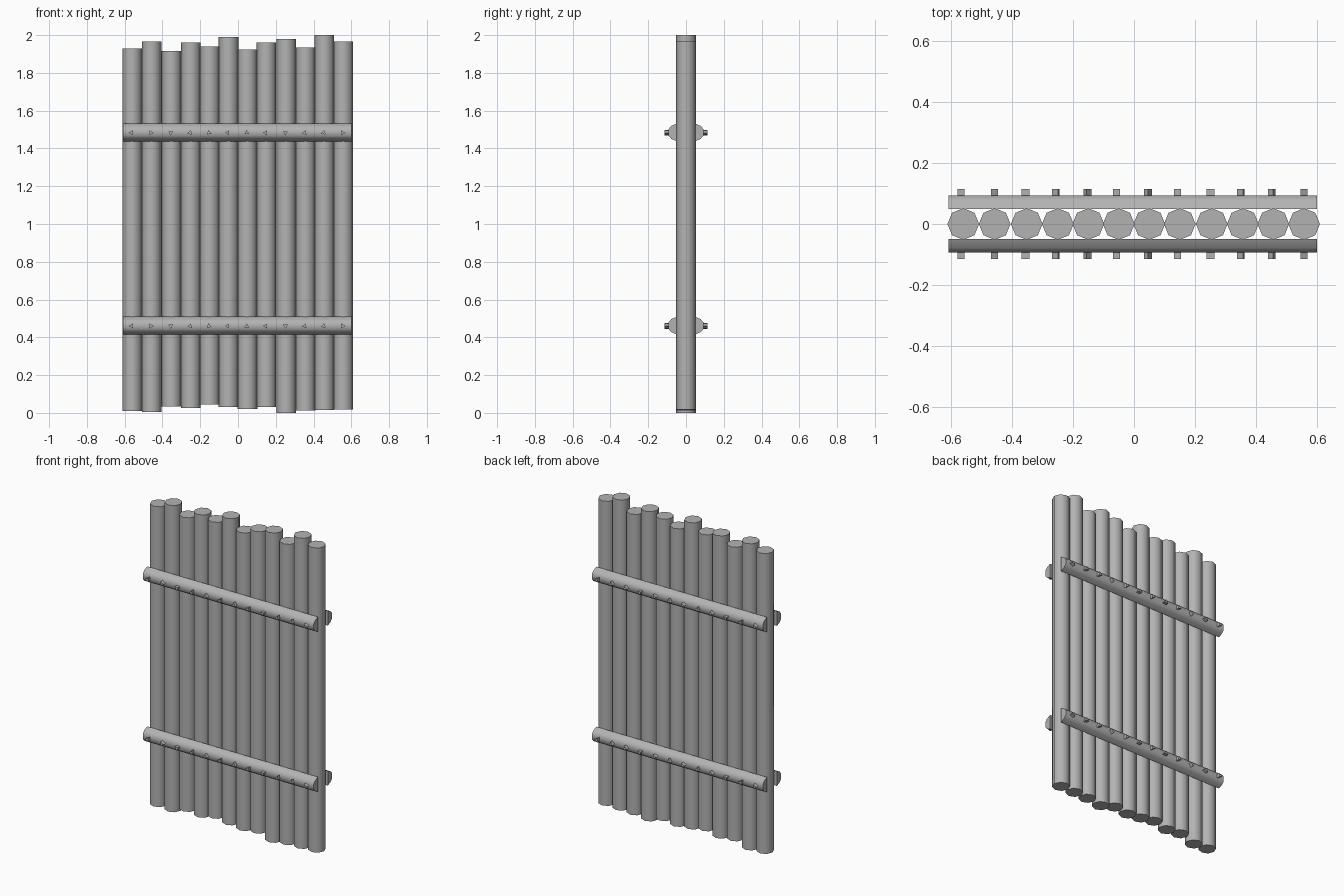
import bpy, bmesh, math
from mathutils import Matrix, Vector

cube = bpy.data.objects.get("Cube")
if cube:
    bpy.data.objects.remove(cube, do_unlink=True)

wood = bpy.data.materials.new("grey_wood")
wood.use_nodes = True
wood.diffuse_color = (0.45, 0.45, 0.45, 1)
wood.node_tree.nodes["Principled BSDF"].inputs["Base Color"].default_value = wood.diffuse_color


def prism(name, outline, start, end, smooth=40):
    """Closed prism: outline is a list of 3D offsets swept from start to end."""
    bm = bmesh.new()
    a = [bm.verts.new(Vector(start) + p) for p in outline]
    b = [bm.verts.new(Vector(end) + p) for p in outline]
    bm.faces.new(a)
    bm.faces.new(b)
    n = len(outline)
    for i in range(n):
        j = (i + 1) % n
        bm.faces.new((a[i], a[j], b[j], b[i]))
    bmesh.ops.recalc_face_normals(bm, faces=bm.faces)
    mesh = bpy.data.meshes.new(name)
    bm.to_mesh(mesh)
    bm.free()
    mesh.materials.append(wood)
    obj = bpy.data.objects.new(name, mesh)
    bpy.context.collection.objects.link(obj)
    bpy.ops.object.select_all(action='DESELECT')
    obj.select_set(True)
    bpy.context.view_layer.objects.active = obj
    if smooth:
        bpy.ops.object.shade_smooth_by_angle(angle=math.radians(smooth + 10))
    return obj


# Upright logs: octagonal, with uneven ends
xs = [-0.56, -0.457, -0.352, -0.25, -0.15, -0.05, 0.05, 0.15, 0.255, 0.357, 0.457, 0.558]
tops = [1.93, 1.965, 1.915, 1.96, 1.94, 1.99, 1.925, 1.96, 1.98, 1.935, 2.0, 1.965]
bottoms = [0.01, 0.005, 0.035, 0.025, 0.045, 0.03, 0.02, 0.03, 0.0, 0.012, 0.015, 0.018]
for i, (x, top, bottom) in enumerate(zip(xs, tops, bottoms)):
    ring = [Vector((math.cos(k * math.pi / 4), math.sin(k * math.pi / 4), 0)) * 0.052
            for k in range(8)]
    prism(f"log_{i + 1}", ring, (x, 0, bottom), (x, 0, top))

# Half-round rails on both faces, each with a row of three-sided pegs
half_round = [(-0.047, 0), (-0.034, 0.028), (-0.017, 0.043),
              (0.017, 0.043), (0.034, 0.028), (0.047, 0)]
turns = [180, 0, 270, 190, 100, 180, 90, 175, 270, 190, 80, 0]
for level, z in (("lower", 0.462), ("upper", 1.485)):
    for side, s in (("front", -1), ("back", 1)):
        outline = [Vector((0, s * d, h)) for h, d in half_round]
        prism(f"{level}_{side}_rail", outline, (-0.608, s * 0.05, z), (0.6, s * 0.05, z))
        for i, (x, turn) in enumerate(zip(xs, turns)):
            tri = [Matrix.Rotation(-math.radians(turn + 120 * k), 3, 'Y') @ Vector((0.015, 0, 0))
                   for k in range(3)]
            prism(f"{level}_{side}_peg_{i + 1}", tri,
                  (x - 0.004, s * 0.06, z - 0.002), (x - 0.004, s * 0.114, z - 0.002), 0)
